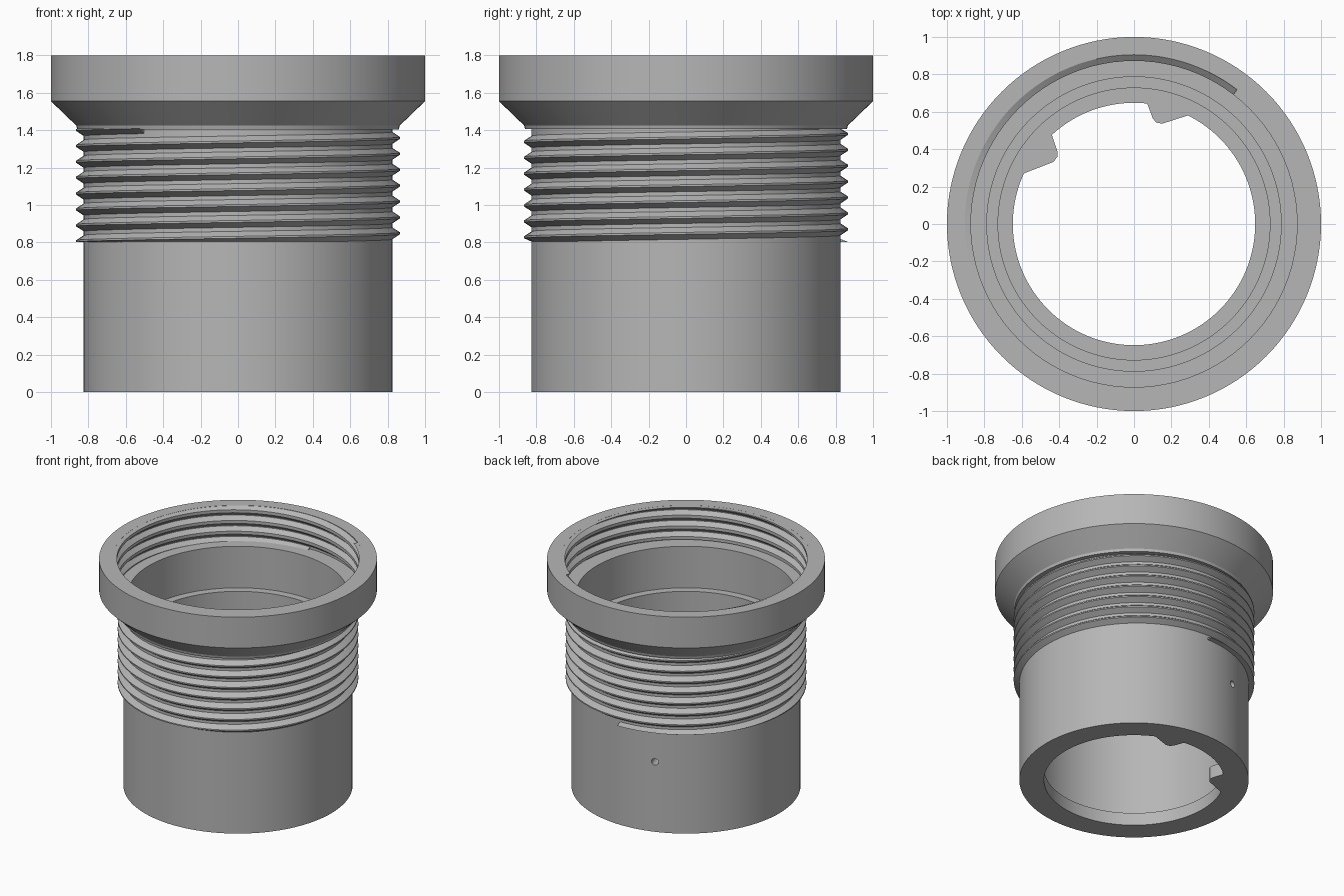
import bpy, bmesh, math
from mathutils import Vector

if "Cube" in bpy.data.objects:
    bpy.data.objects.remove(bpy.data.objects["Cube"])

SEG = 128
PITCH = 0.085

grey = bpy.data.materials.new("plain grey")
grey.diffuse_color = (0.47, 0.47, 0.47, 1)
grey.use_nodes = True
grey.node_tree.nodes["Principled BSDF"].inputs["Base Color"].default_value = grey.diffuse_color


def finish(name, bm):
    bmesh.ops.recalc_face_normals(bm, faces=bm.faces)
    me = bpy.data.meshes.new(name)
    bm.to_mesh(me)
    bm.free()
    me.materials.append(grey)
    ob = bpy.data.objects.new(name, me)
    bpy.context.collection.objects.link(ob)
    return ob


def smooth(ob):
    bpy.ops.object.select_all(action='DESELECT')
    ob.select_set(True)
    bpy.context.view_layer.objects.active = ob
    bpy.ops.object.shade_smooth_by_angle(angle=math.radians(25))


def sweep(name, rings, closed):
    """Join matching cross-sections into a tube, closed or capped."""
    bm = bmesh.new()
    loops = [[bm.verts.new(p) for p in ring] for ring in rings]
    n = len(loops[0])
    for i in range(len(loops) - (0 if closed else 1)):
        a, b = loops[i], loops[(i + 1) % len(loops)]
        for j in range(n):
            k = (j + 1) % n
            bm.faces.new((a[j], a[k], b[k], b[j]))
    if not closed:
        bm.faces.new(loops[0])
        bm.faces.new(loops[-1])
    return finish(name, bm)


def lathe(name, profile):
    rings = []
    for i in range(SEG):
        t = 2 * math.pi * i / SEG
        rings.append([(r * math.cos(t), r * math.sin(t), z) for r, z in profile])
    return sweep(name, rings, True)


def thread(name, r_base, r_crest, half_base, half_crest, z0, turns, zmin, zmax):
    """Right-handed ridge starting at the back, trimmed at zmin and zmax."""
    rings = []
    for i in range(int(turns * 96) + 1):
        t = math.pi / 2 + 2 * math.pi * i / 96
        z = z0 + PITCH * i / 96
        sec = ((r_base, -half_base), (r_crest, -half_crest),
               (r_crest, half_crest), (r_base, half_base))
        rings.append([(r * math.cos(t), r * math.sin(t),
                       min(max(z + d, zmin), zmax)) for r, d in sec])
    return sweep(name, rings, False)


# Hollow tube with flared collar, stepped bore and bottom lip
body = lathe("sleeve_body", [
    (0.825, 0), (0.825, 1.405), (0.86, 1.405), (0.865, 1.425), (1.0, 1.555),
    (1.0, 1.8), (0.905, 1.8), (0.905, 1.53), (0.787, 1.53), (0.787, 1.2),
    (0.727, 1.2), (0.727, 0.1), (0.648, 0.1), (0.648, 0)])

# Small radial hole in the back of the tube
a = math.radians(109.3)
out = Vector((math.cos(a), math.sin(a), 0))
bm = bmesh.new()
bmesh.ops.create_cone(bm, cap_ends=True, segments=20, radius1=0.026,
                      radius2=0.026, depth=0.3)
bm.transform(out.to_track_quat('Z', 'Y').to_matrix().to_4x4())
bmesh.ops.translate(bm, verts=bm.verts, vec=out * 0.78 + Vector((0, 0, 0.555)))
cutter = finish("hole_cutter", bm)
cut = body.modifiers.new("hole", 'BOOLEAN')
cut.object = cutter
cut.operation = 'DIFFERENCE'
cut.solver = 'EXACT'
bpy.context.view_layer.objects.active = body
bpy.ops.object.modifier_apply(modifier=cut.name)
bpy.data.objects.remove(cutter)
smooth(body)

# Outer thread below the collar and inner thread inside it
smooth(thread("outer_thread", 0.822, 0.866, 0.034, 0.005, 0.785, 7.4, 0.803, 1.41))
smooth(thread("inner_thread", 0.907, 0.872, 0.041, 0.012, 1.8 - 3 * PITCH - 0.04,
              3.9, 1.531, 1.7995))


# Key lugs on the bottom lip
def lug(name, points):
    bm = bmesh.new()
    f = bm.faces.new([bm.verts.new((x, y, 0)) for x, y in points])
    top = bmesh.ops.extrude_face_region(bm, geom=[f])["geom"]
    bmesh.ops.translate(bm, vec=(0, 0, 0.1),
                        verts=[v for v in top if isinstance(v, bmesh.types.BMVert)])
    smooth(finish(name, bm))


lug("right_lug", [(0.07, 0.646), (0.10, 0.565), (0.118, 0.543), (0.15, 0.536),
                  (0.29, 0.581), (0.295, 0.59), (0.18, 0.63)])
lug("left_lug", [(-0.44, 0.478), (-0.41, 0.39), (-0.41, 0.36), (-0.43, 0.332),
                 (-0.59, 0.27), (-0.60, 0.28), (-0.53, 0.39)])
